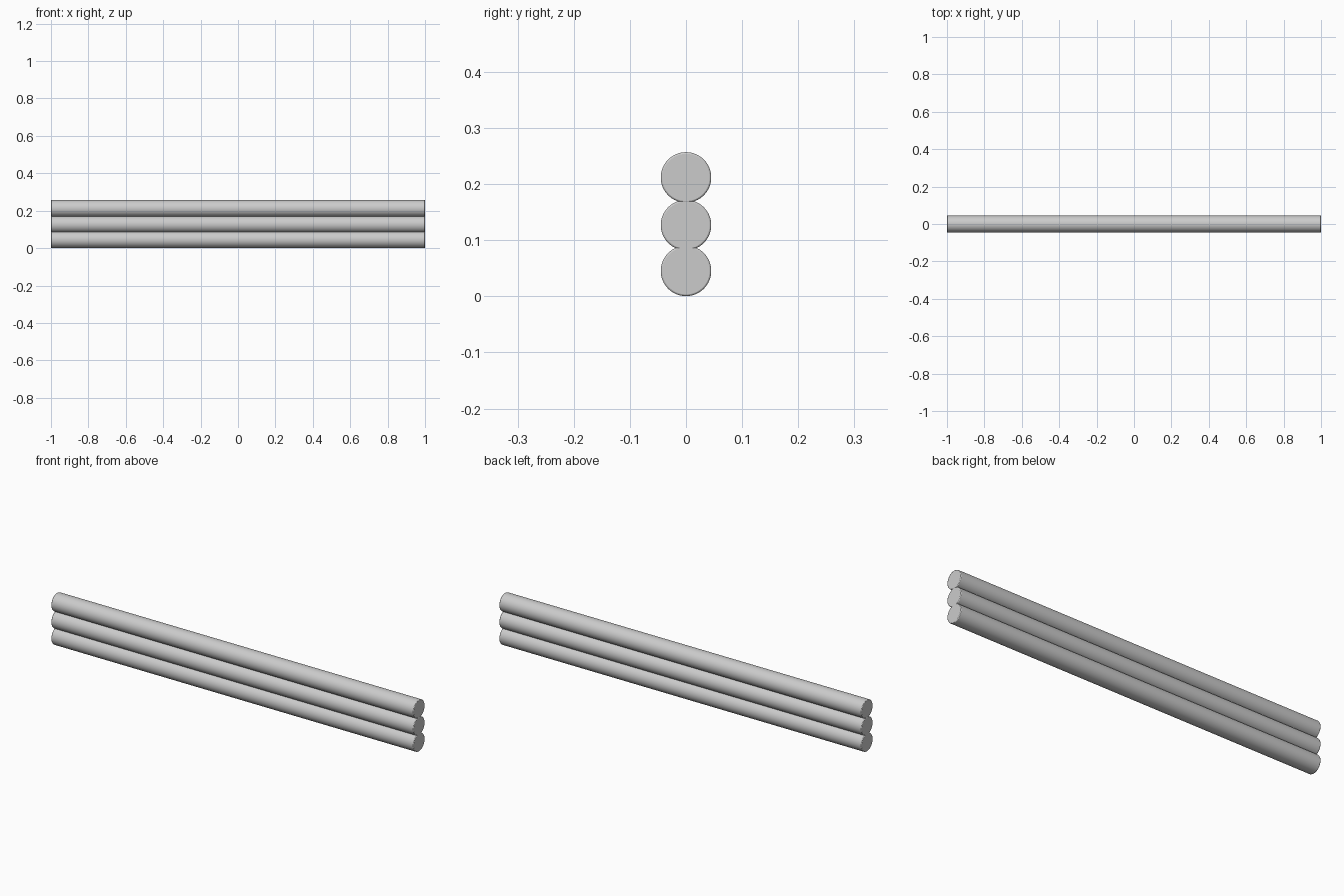
import bpy
import math

if "Cube" in bpy.data.objects:
    bpy.data.objects.remove(bpy.data.objects["Cube"])

RADIUS = 0.045
LENGTH = 2.0


def log(name, z):
    # Round bar lying along x with slightly eased end rims
    bpy.ops.mesh.primitive_cylinder_add(
        vertices=64, radius=RADIUS, depth=LENGTH,
        location=(0, 0, z), rotation=(0, math.pi / 2, 0))
    bar = bpy.context.object
    bar.name = name
    bevel = bar.modifiers.new("eased_rim", 'BEVEL')
    bevel.width = 0.003
    bevel.segments = 2
    bevel.limit_method = 'ANGLE'
    bevel.angle_limit = math.radians(40)
    bpy.ops.object.shade_smooth_by_angle(angle=math.radians(30))
    return bar


# Stack of three bars, each slightly sunk into the one below
for name, z in (("lower_bar", 0.0455), ("middle_bar", 0.127), ("upper_bar", 0.212)):
    log(name, z)
